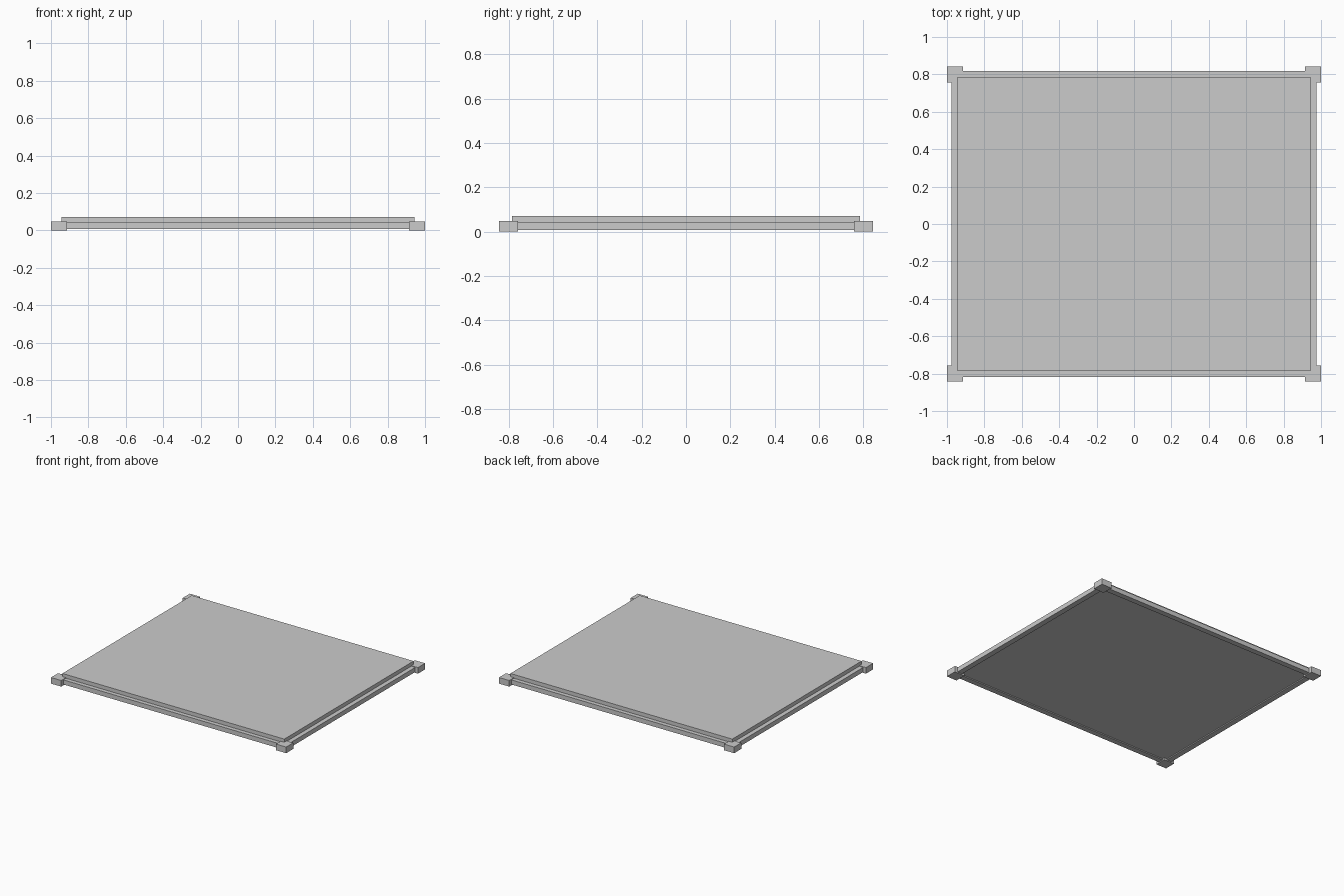
import bpy

if "Cube" in bpy.data.objects:
    bpy.data.objects.remove(bpy.data.objects["Cube"])


def box(name, x0, x1, y0, y1, z0, z1):
    bpy.ops.mesh.primitive_cube_add(
        size=1, location=((x0 + x1) / 2, (y0 + y1) / 2, (z0 + z1) / 2))
    ob = bpy.context.object
    ob.name = name
    ob.scale = (x1 - x0, y1 - y0, z1 - z0)
    bpy.ops.object.transform_apply(location=True, rotation=False, scale=True)
    return ob


# main panel
box("panel", -0.943, 0.943, -0.785, 0.785, 0.015, 0.071)

for s, side in ((-1, "left"), (1, "right")):
    # side rails
    x = sorted((s * 0.935, s * 0.977))
    box(side + "_rail", *x, -0.80, 0.80, 0.007, 0.042)
    # corner blocks
    for t, end in ((-1, "front"), (1, "back")):
        bx = sorted((s * 0.913, s * 1.0))
        by = sorted((t * 0.757, t * 0.843))
        box(f"{end}_{side}_corner", *bx, *by, 0.0, 0.047)

# front and back rails
for t, end in ((-1, "front"), (1, "back")):
    y = sorted((t * 0.775, t * 0.817))
    box(end + "_rail", -0.96, 0.96, *y, 0.007, 0.042)
